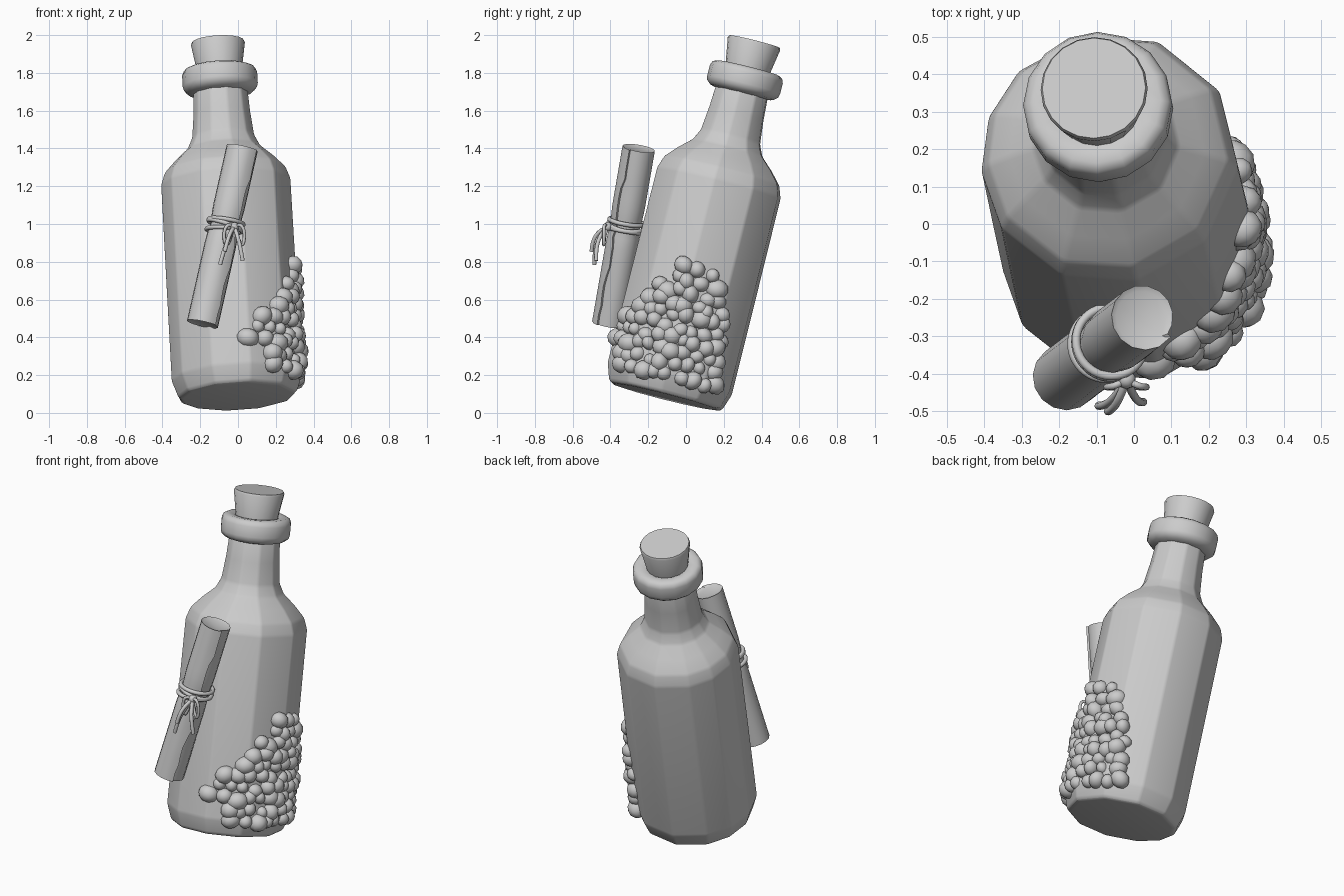
import bpy, bmesh, math, random
from mathutils import Matrix, Vector

random.seed(4)
cube = bpy.data.objects.get("Cube")
if cube:
    bpy.data.objects.remove(cube, do_unlink=True)

grey = bpy.data.materials.new("plain_grey")
grey.use_nodes = True
grey.diffuse_color = (0.6, 0.6, 0.6, 1)
grey.node_tree.nodes["Principled BSDF"].inputs["Base Color"].default_value = (0.6, 0.6, 0.6, 1)


def frame(origin, direction):
    """Matrix whose z runs along direction and whose x stays near world x."""
    z = Vector(direction).normalized()
    x = Vector((1, 0, 0))
    x = (x - z * x.dot(z)).normalized()
    m = Matrix((x, z.cross(x), z)).transposed().to_4x4()
    m.translation = origin
    return m


def finish(obj, bevel=0, angle=30):
    bpy.context.scene.collection.objects.link(obj)
    obj.data.materials.append(grey)
    if bevel:
        mod = obj.modifiers.new("soft_edges", "BEVEL")
        mod.width, mod.segments, mod.angle_limit = bevel, 2, math.radians(15)
    bpy.ops.object.select_all(action="DESELECT")
    obj.select_set(True)
    bpy.context.view_layer.objects.active = obj
    bpy.ops.object.shade_smooth_by_angle(angle=math.radians(angle))
    return obj


def mesh_object(name, bm, **kw):
    bmesh.ops.recalc_face_normals(bm, faces=bm.faces)
    me = bpy.data.meshes.new(name)
    bm.to_mesh(me)
    bm.free()
    return finish(bpy.data.objects.new(name, me), **kw)


def skin(rings):
    """Bridge rings of points into a capped solid."""
    bm = bmesh.new()
    vs = [[bm.verts.new(p) for p in ring] for ring in rings]
    n = len(vs[0])
    for a, b in zip(vs, vs[1:]):
        for i in range(n):
            j = (i + 1) % n
            bm.faces.new((a[i], a[j], b[j], b[i]))
    caps = [bm.faces.new(vs[0][::-1]), bm.faces.new(vs[-1])]
    return bm, caps


def lathe(name, profile, degrees, m, **kw):
    rings = [[m @ Vector((r * math.cos(math.radians(a)), r * math.sin(math.radians(a)), s))
              for a in degrees] for s, r in profile]
    return mesh_object(name, skin(rings)[0], **kw)


def cord(name, points, radius, cyclic=False):
    cu = bpy.data.curves.new(name, "CURVE")
    cu.dimensions = "3D"
    cu.bevel_depth, cu.bevel_resolution, cu.resolution_u = radius, 2, 4
    cu.use_fill_caps = True
    sp = cu.splines.new("NURBS")
    sp.points.add(len(points) - 1)
    for p, co in zip(sp.points, points):
        p.co = (*co, 1)
    sp.use_cyclic_u, sp.use_endpoint_u = cyclic, not cyclic
    obj = bpy.data.objects.new(name, cu)
    bpy.context.scene.collection.objects.link(obj)
    cu.materials.append(grey)
    return obj


def even(n):
    return [360 * i / n for i in range(n)]


# Leaning bottle: uneven facets on the body, rounder lip and cork
bottle = frame((0, -0.11, 0.085), (-0.055, 0.243, 0.967))
facets = [32, 68, 102, 135, 160, 185, 213, 248, 282, 318, 355]
lathe("bottle_body",
      [(0, 0.3), (0.012, 0.318), (0.1, 0.348), (0.6, 0.347), (1.17, 0.345), (1.235, 0.322),
       (1.3, 0.262), (1.36, 0.195), (1.42, 0.166), (1.55, 0.152), (1.7, 0.143)],
      facets, bottle, bevel=0.012, angle=40)
lathe("bottle_lip",
      [(1.655, 0.13), (1.665, 0.172), (1.685, 0.194), (1.705, 0.199), (1.765, 0.199),
       (1.787, 0.19), (1.797, 0.17), (1.795, 0.13), (1.775, 0.1)],
      even(16), bottle, angle=50)
lathe("cork", [(1.72, 0.108), (1.93, 0.143), (1.942, 0.138)], even(20), bottle, angle=35)

# Rolled paper: spiral section with a torn outer edge, pinched under the cord
low, high = Vector((-0.185, -0.408, 0.47)), Vector((0.025, -0.247, 1.4))
paper = frame(low, high - low)
length = (high - low).length
steps, count = 18, 16
rings = []
for k in range(steps + 1):
    t = k / steps
    pinch = 1 - 0.1 * math.exp(-((t - 0.56) / 0.05) ** 2)
    tear = random.uniform(-0.12, 0.12)
    ring = []
    for i in range(count):
        turn = i / (count - 1)
        a = math.radians(-38) + turn * math.tau + (tear if i in (0, count - 1) else 0)
        r = (0.08 + 0.012 * turn) * pinch
        ring.append(paper @ Vector((r * math.cos(a), r * math.sin(a), t * length)))
    rings.append(ring)
bm, caps = skin(rings)
bmesh.ops.recalc_face_normals(bm, faces=bm.faces)
bmesh.ops.inset_individual(bm, faces=caps, thickness=0.014, depth=-0.008)
mesh_object("paper_scroll", bm, angle=40)

# Cord wraps, bow loops and hanging tails
for k, (lift, lean) in enumerate([(0.535, 0.15), (0.56, -0.1), (0.582, 0.06)]):
    loop = []
    for a in even(12):
        c, s = math.cos(math.radians(a)), math.sin(math.radians(a))
        loop.append(paper @ Vector((0.097 * c, 0.097 * s, lift * length + lean * 0.1 * c)))
    cord(f"cord_wrap_{k + 1}", loop, 0.012, cyclic=True)

knot = Vector((-0.02, -0.415, 0.985))
bm = bmesh.new()
bmesh.ops.create_icosphere(bm, subdivisions=2, radius=0.025, matrix=Matrix.Translation(knot))
mesh_object("cord_knot", bm, angle=60)
tails = {"cord_tail_right": (-0.075, -0.07, -0.2), "cord_tail_middle": (-0.05, -0.085, -0.13),
         "cord_tail_left": (0.045, -0.06, -0.18)}
for name, end in tails.items():
    e = Vector(end)
    mid = e * 0.5 + Vector((0, -0.025, 0.03))
    cord(name, [knot, knot + mid * 0.6, knot + mid * 1.2, knot + e], 0.011)
for name, side in (("bow_loop_left", 1), ("bow_loop_right", -1)):
    shape = [(0, 0, 0), (0.035, -0.02, 0.02), (0.06, -0.02, -0.03), (0.045, -0.02, -0.12),
             (0.02, -0.02, -0.06)]
    cord(name, [knot + Vector((x * side, y, z)) for x, y, z in shape], 0.009, cyclic=True)

# Crusty cluster of rounded shells over the lower left flank
def cluster_top(a):
    """Height limit along the bottle, peaking at the middle of the patch."""
    return 0.72 - 0.42 * (abs(a + 3) / 72) ** 1.15 if a < -3 else 0.72 - 0.27 * ((a + 3) / 50) ** 2


bm = bmesh.new()
row, s = 0, 0.1
while s < 0.75:
    a = -76 + 6 * (row % 2)
    while a < 46:
        floor = 0.1 + 0.1 * max(0, (-a - 50) / 26)
        if floor - 0.01 <= s <= cluster_top(a):
            ang = math.radians(a + random.uniform(-3, 3))
            n = Vector((math.cos(ang), math.sin(ang), 0))
            up = Vector((0, 0, 1))
            axes = Matrix((n, up.cross(n), up)).transposed().to_4x4()
            axes.translation = n * random.uniform(0.322, 0.338) + up * (s + random.uniform(-0.015, 0.015))
            size = random.uniform(0.036, 0.054)
            scale = Matrix.Diagonal((size * 1.1, size * random.uniform(0.85, 1.2), size, 1))
            spin = Matrix.Rotation(random.uniform(-0.6, 0.6), 4, "X") @ Matrix.Rotation(random.uniform(-0.4, 0.4), 4, "Y")
            bmesh.ops.create_icosphere(bm, subdivisions=2, radius=1, matrix=bottle @ axes @ spin @ scale)
        a += 12
    s += 0.064
    row += 1
mesh_object("shell_cluster", bm, angle=60)
